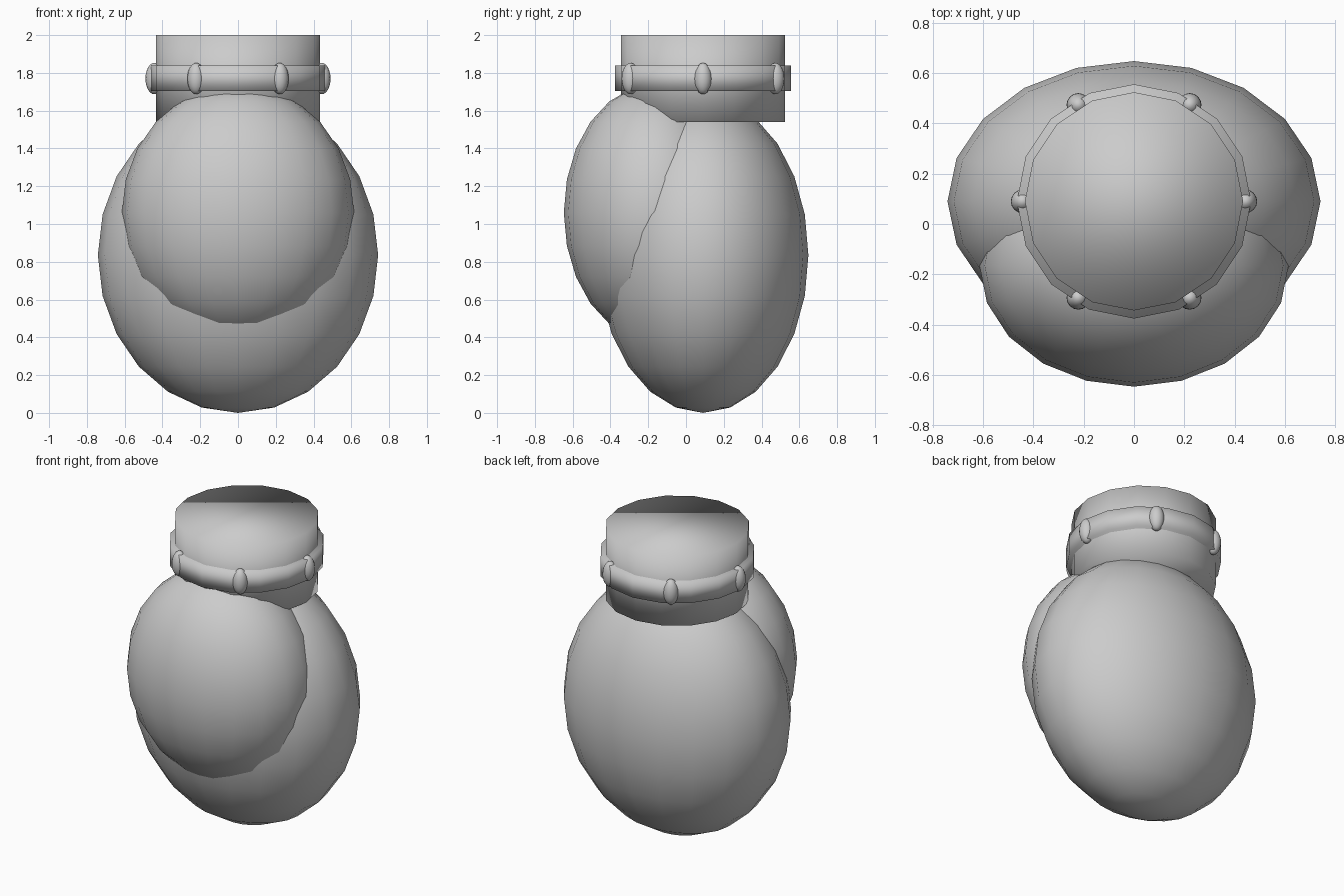
import bpy
import math

cube = bpy.data.objects.get("Cube")
if cube:
    bpy.data.objects.remove(cube, do_unlink=True)

GREY = (0.6, 0.6, 0.6, 1.0)
AXIS_Y = 0.09   # depth of the main body and cuff axis

grey = bpy.data.materials.new("plain grey")
grey.use_nodes = True
grey.diffuse_color = GREY
grey.node_tree.nodes["Principled BSDF"].inputs["Base Color"].default_value = GREY


def finish(name):
    """Name the active object, bake its scale, shade it smooth and colour it."""
    obj = bpy.context.object
    obj.name = name
    bpy.ops.object.transform_apply(location=False, rotation=True, scale=True)
    bpy.ops.object.shade_smooth()
    obj.data.materials.append(grey)
    return obj


def ellipsoid(name, centre, radii, segments, rings):
    bpy.ops.mesh.primitive_uv_sphere_add(
        segments=segments, ring_count=rings, radius=1, location=centre)
    bpy.context.object.scale = radii
    return finish(name)


def drum(name, radius, bottom, top):
    bpy.ops.mesh.primitive_cylinder_add(
        vertices=16, radius=radius, depth=top - bottom, end_fill_type='NGON',
        location=(0, AXIS_Y, (bottom + top) / 2))
    return finish(name)


# Padded mitt: large back pad and smaller front pad
ellipsoid("back_pad", (0, AXIS_Y, 0.835), (0.742, 0.558, 0.835), 20, 12)
ellipsoid("front_pad", (0, -0.165, 1.06), (0.615, 0.482, 0.68), 20, 12)

# Wrist cuff with its raised band, soft-shaded across the rims
drum("cuff", 0.434, 1.54, 2.0)
drum("cuff_band", 0.466, 1.704, 1.838)

# Six oval studs around the band
for i in range(6):
    angle = math.radians(60 * i)
    centre = (0.443 * math.cos(angle), AXIS_Y + 0.443 * math.sin(angle), 1.77)
    ellipsoid(f"stud_{i + 1}", centre, (0.047, 0.047, 0.083), 16, 12)
